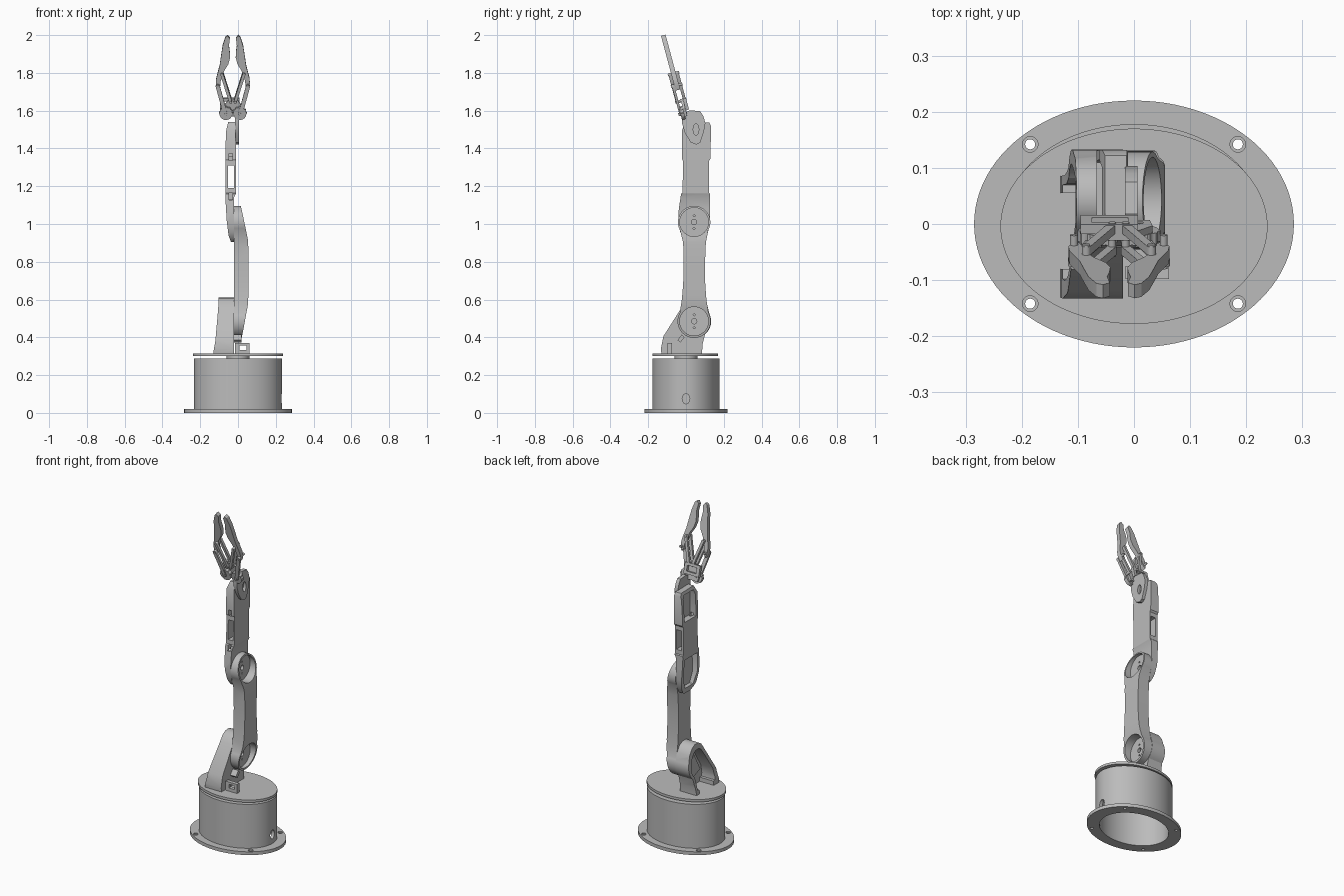
import bpy, bmesh, math
from mathutils import Matrix, Vector

if "Cube" in bpy.data.objects:
    bpy.data.objects.remove(bpy.data.objects["Cube"], do_unlink=True)

grey = bpy.data.materials.new("machine grey")
grey.use_nodes = True
COL = (0.5, 0.5, 0.5, 1)
grey.diffuse_color = COL
grey.node_tree.nodes["Principled BSDF"].inputs["Base Color"].default_value = COL


def prism(name, pts, axis, a, b, matrix=None):
    """Extrude a 2D outline along an axis from a to b."""
    place = {"X": lambda p, t: (t, p[0], p[1]),
             "Y": lambda p, t: (p[0], t, p[1]),
             "Z": lambda p, t: (p[0], p[1], t)}[axis]
    bm = bmesh.new()
    rings = [[bm.verts.new(place(p, t)) for p in pts] for t in (a, b)]
    bm.faces.new(rings[0])
    bm.faces.new(rings[1][::-1])
    n = len(pts)
    for i in range(n):
        j = (i + 1) % n
        bm.faces.new((rings[0][i], rings[0][j], rings[1][j], rings[1][i]))
    bmesh.ops.recalc_face_normals(bm, faces=bm.faces)
    if matrix:
        bm.transform(matrix)
    me = bpy.data.meshes.new(name)
    bm.to_mesh(me)
    bm.free()
    me.materials.append(grey)
    ob = bpy.data.objects.new(name, me)
    bpy.context.scene.collection.objects.link(ob)
    return ob


def boolean(ob, tool, op="DIFFERENCE"):
    """Apply a boolean and discard the tool."""
    bpy.context.view_layer.objects.active = ob
    m = ob.modifiers.new("cut", "BOOLEAN")
    m.operation, m.object, m.solver = op, tool, "EXACT"
    bpy.ops.object.modifier_apply(modifier=m.name)
    bpy.data.objects.remove(tool, do_unlink=True)


def oval(cx, cy, rx, ry=None, n=32):
    ry = ry or rx
    return [(cx + rx * math.cos(2 * math.pi * i / n), cy + ry * math.sin(2 * math.pi * i / n)) for i in range(n)]


def arc(cx, cy, r, a0, a1, n=16):
    return [(cx + r * math.cos(math.radians(a0 + (a1 - a0) * i / n)),
             cy + r * math.sin(math.radians(a0 + (a1 - a0) * i / n))) for i in range(n + 1)]


def rect(x0, y0, x1, y1):
    return [(x0, y0), (x1, y0), (x1, y1), (x0, y1)]


def capsule(p, q, r):
    a = math.degrees(math.atan2(q[1] - p[1], q[0] - p[0]))
    return arc(*q, r, a - 90, a + 90, 8) + arc(*p, r, a + 90, a + 270, 8)


def scaled(pts, c, s):
    return [(c[0] + (x - c[0]) * s, c[1] + (y - c[1]) * s) for x, y in pts]


# Base: flange with screw holes, hollow drum, turntable
flange = prism("base_flange", oval(0, 0, 0.285, 0.22, 96), "Z", 0, 0.02)
boolean(flange, prism("cutter", oval(0, 0, 0.21, 0.16, 96), "Z", -0.1, 0.1))
for sx in (-1, 1):
    for sy in (-1, 1):
        boolean(flange, prism("cutter", oval(sx * 0.185, sy * 0.142, 0.009, n=20), "Z", -0.1, 0.1))
        boolean(flange, prism("cutter", oval(sx * 0.185, sy * 0.142, 0.014, n=20), "Z", 0.013, 0.1))
drum = prism("base_drum", oval(0, 0, 0.232, 0.178, 96), "Z", 0.018, 0.287)
boolean(drum, prism("cutter", oval(0, 0, 0.212, 0.162, 96), "Z", -0.1, 0.27))
boolean(drum, prism("cutter", oval(0, 0.075, 0.02, 0.027, 20), "X", 0.15, 0.3))
prism("turntable_axle", oval(0, 0, 0.06), "Z", 0.28, 0.305)
prism("turntable", oval(0, -0.004, 0.238, 0.174, 96), "Z", 0.3, 0.315)

# Shoulder bracket: tapered arch, open on its outer side
JY, Z1, Z2 = 0.043, 0.485, 1.01
arch = ([(-0.13, 0.312), (-0.133, 0.34), (-0.12, 0.405), (-0.022, 0.56), (0.0, 0.592), (0.025, 0.608), (0.06, 0.61),
         (0.09, 0.595), (0.115, 0.56)] + arc(JY, Z1, 0.09, 25, -50, 10) + [(0.087, 0.36), (0.085, 0.312)])
bracket = prism("shoulder_bracket", arch, "X", -0.14, -0.02)
boolean(bracket, prism("cutter", scaled(arch, (0.015, 0.44), 0.78), "X", -0.3, -0.036))
boolean(bracket, prism("cutter", rect(-0.08, 0.2, 0.055, 0.36), "X", -0.3, -0.036))
taper = [(-0.132, 0.3), (-0.13, 0.325), (-0.12, 0.38), (-0.105, 0.55), (-0.102, 0.62), (0, 0.62), (0, 0.3)]
boolean(bracket, prism("taper", taper, "Y", -0.3, 0.3), "INTERSECT")
prism("shoulder_motor_block", [(-0.03, 0.42), (0.05, 0.39), (0.085, 0.47), (0.03, 0.53)], "X", -0.075, -0.03)

# Small window frame and stop on the turntable
frame = prism("sensor_frame", rect(-0.015, 0.312, 0.062, 0.37), "Y", -0.098, -0.075)
boolean(frame, prism("cutter", rect(0.007, 0.334, 0.045, 0.357), "Y", -0.2, 0.1))
prism("stop_tab", [(-0.045, 0.385), (-0.03, 0.372), (-0.008, 0.4), (-0.022, 0.415)], "X", -0.025, 0.018)

# Lower arm: waisted link with sloped ends and dished joints
side = (arc(JY, Z1, 0.088, 150, 390, 32) + [(0.108, 0.6), (0.102, 0.68), (0.1, 0.78), (0.105, 0.9)]
        + arc(JY, Z2, 0.086, -30, 210, 32) + [(-0.015, 0.9), (-0.012, 0.78), (-0.015, 0.68), (-0.022, 0.6)])
lower = prism("lower_arm", side, "X", -0.02, 0.1)
wedge = [(-0.03, 0.3), (0.018, 0.39), (0.028, 0.44), (0.052, 0.57), (0.055, 0.62), (0.055, 0.87), (0.052, 0.92),
         (0.025, 1.05), (0.012, 1.11), (-0.03, 1.11)]
boolean(lower, prism("wedge", wedge, "Y", -0.3, 0.3), "INTERSECT")
for z in (Z1, Z2):
    boolean(lower, prism("cutter", oval(JY, z, 0.076, n=48), "X", -0.002, 0.2))
    for dz, r in ((0, 0.014), (0.034, 0.005), (-0.034, 0.005)):
        boolean(lower, prism("cutter", oval(JY, z + dz, r, n=16), "X", -0.1, 0.2))

# Forearm: rounded housing with motor wells and an open middle
housing = [(-0.026, 1.16), (-0.038, 1.08), (-0.042, 1.01), (-0.03, 0.955), (-0.01, 0.92), (0.015, 0.905),
           (0.07, 0.905), (0.096, 0.92), (0.116, 0.955), (0.128, 1.01), (0.126, 1.08), (0.127, 1.16),
           (0.122, 1.165), (0.122, 1.335), (0.13, 1.345), (0.132, 1.52), (0.122, 1.538), (0, 1.54), (-0.02, 1.5),
           (-0.022, 1.345), (-0.016, 1.335), (-0.018, 1.165)]
forearm = prism("forearm", housing, "X", -0.1, 0.0)
outline = [(-0.036, 0.9), (-0.05, 0.94), (-0.06, 1.02), (-0.067, 1.14), (-0.067, 1.4), (-0.062, 1.5), (-0.05, 1.545),
           (-0.013, 1.545), (-0.011, 1.35), (-0.011, 1.16), (-0.021, 1.14), (-0.021, 0.9)]
boolean(forearm, prism("outline", outline, "Y", -0.3, 0.3), "INTERSECT")
lower_well = [(-0.018, 1.13), (-0.024, 1.01), (0.005, 0.945), (0.08, 0.945), (0.11, 1.01), (0.107, 1.13)]
upper_well = [(0.0, 1.36), (0.11, 1.36), (0.115, 1.5), (0.1, 1.52), (0.01, 1.52), (0.0, 1.49)]
for well in (lower_well, upper_well):
    boolean(forearm, prism("cutter", well, "X", -0.2, -0.028))
boolean(forearm, prism("cutter", rect(-0.054, 1.19, -0.02, 1.31), "Y", -0.3, 0.3))
for z in (1.145, 1.355):
    boolean(forearm, prism("cutter", rect(-0.048, z - 0.018, -0.03, z + 0.018), "Y", -0.3, 0.02))

# Wrist plate
wrist = prism("wrist_plate", [(-0.02, 1.56), (0.0, 1.592), (0.02, 1.602), (0.075, 1.597), (0.09, 1.575), (0.103, 1.535),
                              (0.095, 1.49), (0.075, 1.43), (0.055, 1.42), (0.025, 1.432), (-0.005, 1.48), (-0.02, 1.53)],
              "X", -0.016, 0.006)
boolean(wrist, prism("cutter", oval(0.053, 1.5, 0.015, 0.03, 20), "X", -0.011, 0.2))
boolean(wrist, prism("cutter", oval(0.053, 1.5, 0.01, n=16), "X", -0.2, 0.2))

# Gripper, built upright and then leaned forward
LEAN = Matrix.Translation(Vector((-0.027, 0.0, 1.55))) @ Matrix.Rotation(math.radians(15), 4, "X")
mount = prism("gripper_mount", rect(-0.068, 0.05, 0.034, 0.115), "Y", 0.012, 0.03, LEAN)
boolean(mount, prism("cutter", rect(-0.048, 0.066, 0.016, 0.1), "Y", -0.02, 0.1, LEAN))
prism("gripper_palm", [(-0.055, 0.02), (0.055, 0.02), (0.06, 0.06), (0.02, 0.115), (-0.02, 0.115), (-0.06, 0.06)],
      "Y", 0.0, 0.013, LEAN)
finger = [(0.028, 0.465), (0.04, 0.455), (0.054, 0.41), (0.063, 0.35), (0.07, 0.3), (0.088, 0.23), (0.09, 0.2),
          (0.08, 0.165), (0.068, 0.18), (0.064, 0.22), (0.045, 0.275), (0.024, 0.31), (0.015, 0.345), (0.017, 0.38),
          (0.021, 0.41), (0.016, 0.45)]
for s, label in ((1, "left"), (-1, "right")):
    def part(name, pts, a, b):
        return prism(label + "_" + name, [(s * x, z) for x, z in pts], "Y", a, b, LEAN)
    gear = [(0.037 + r * math.cos(a), 0.04 + r * math.sin(a)) for i in range(48)
            for a in [2 * math.pi * i / 48] for r in [0.037 if i % 4 < 2 and i < 28 else 0.034]]
    part("finger", finger, -0.0125, 0.0125)
    part("gear", gear, -0.02, 0.0)
    part("drive_lever", capsule((0.04, 0.04), (0.08, 0.19), 0.011), -0.026, -0.0125)
    part("front_link", capsule((0.012, 0.105), (0.058, 0.255), 0.008), -0.028, -0.0125)
    part("rear_link", capsule((0.012, 0.105), (0.058, 0.255), 0.008), 0.0125, 0.028)
    for i, p in enumerate([(0.037, 0.04), (0.08, 0.19), (0.012, 0.105), (0.058, 0.255)]):
        part("pin_%d" % (i + 1), oval(*p, 0.007, n=16), -0.031, 0.031 if i else 0.014)

# Smooth curved walls, keep edges crisp
for ob in bpy.context.scene.objects:
    ob.select_set(ob.type == "MESH")
    if ob.type == "MESH":
        bpy.context.view_layer.objects.active = ob
bpy.ops.object.shade_smooth_by_angle(angle=math.radians(30))
